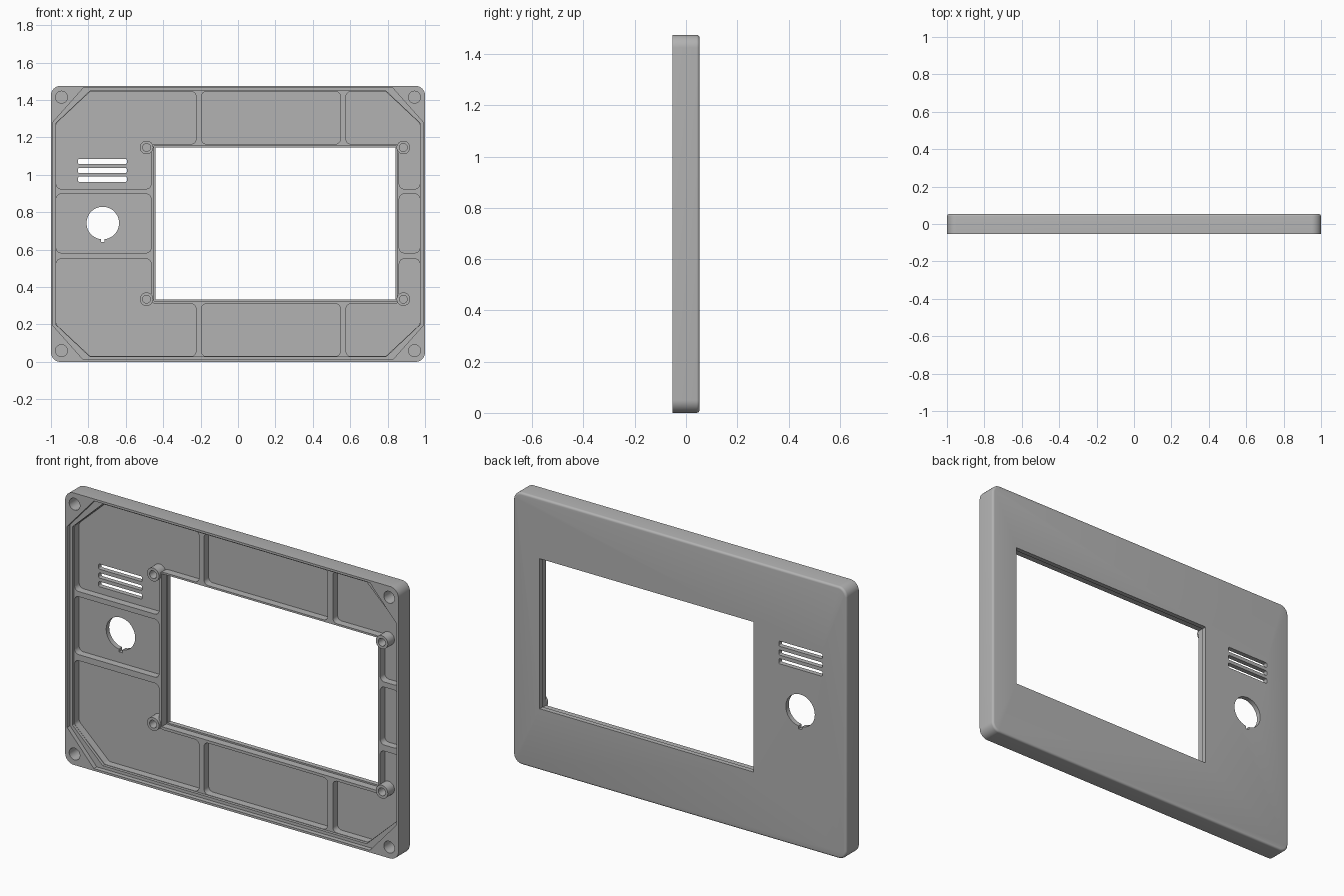
import bpy, bmesh, math
from mathutils import Vector

if "Cube" in bpy.data.objects:
    bpy.data.objects.remove(bpy.data.objects["Cube"])

H, FRONT, BACK = 1.475, -0.053, 0.053
LEDGE, RIB, FLOOR = -0.028, -0.013, 0.027   # y levels of the stepped interior

grey = bpy.data.materials.new("grey plastic")
grey.diffuse_color = (0.45, 0.45, 0.45, 1)
grey.use_nodes = True
grey.node_tree.nodes["Principled BSDF"].inputs["Base Color"].default_value = grey.diffuse_color


def rounded(pts, r, n=6):
    """Round every corner of an x-z polygon."""
    out, pts = [], [Vector(p) for p in pts]
    for i, p in enumerate(pts):
        a, b = (pts[i - 1] - p).normalized(), (pts[(i + 1) % len(pts)] - p).normalized()
        half = a.angle(b) / 2
        c = p + (a + b).normalized() * r / math.sin(half)
        s, e = p + a * r / math.tan(half) - c, p + b * r / math.tan(half) - c
        for k in range(n + 1):
            t = k / n
            out.append(c + (s * (1 - t) + e * t).normalized() * r)
    return out


def rect(x0, x1, z0, z1):
    return [(x0, z0), (x1, z0), (x1, z1), (x0, z1)]


def circle(x, z, r, n=40):
    return [(x + r * math.cos(i * math.tau / n), z + r * math.sin(i * math.tau / n)) for i in range(n)]


def octagon(x, z0, z1, cx, cz):
    return [(-x + cx, z0), (x - cx, z0), (x, z0 + cz), (x, z1 - cz),
            (x - cx, z1), (-x + cx, z1), (-x, z1 - cz), (-x, z0 + cz)]


def loft(name, sections):
    """Skin (outline, y) sections into a closed solid."""
    bm = bmesh.new()
    loops = [[bm.verts.new((p[0], y, p[1])) for p in pts] for pts, y in sections]
    bm.faces.new(loops[0])
    bm.faces.new(loops[-1][::-1])
    n = len(loops[0])
    for a, b in zip(loops, loops[1:]):
        for i in range(n):
            bm.faces.new((a[i], b[i], b[(i + 1) % n], a[(i + 1) % n]))
    bmesh.ops.recalc_face_normals(bm, faces=bm.faces)
    me = bpy.data.meshes.new(name)
    bm.to_mesh(me)
    bm.free()
    me.materials.append(grey)
    ob = bpy.data.objects.new(name, me)
    bpy.context.collection.objects.link(ob)
    return ob


def cut(ob, pts, y0=-0.2, y1=0.2):
    """Subtract an extruded outline from an object."""
    tool = loft("cutter", [(pts, y0), (pts, y1)])
    bpy.context.view_layer.objects.active = ob
    mod = ob.modifiers.new("cut", 'BOOLEAN')
    mod.operation, mod.solver, mod.object = 'DIFFERENCE', 'EXACT', tool
    bpy.ops.object.modifier_apply(modifier=mod.name)
    bpy.data.objects.remove(tool)


def smooth(ob):
    bpy.ops.object.select_all(action='DESELECT')
    ob.select_set(True)
    bpy.context.view_layer.objects.active = ob
    bpy.ops.object.shade_smooth_by_angle(angle=math.radians(25))


# Outer shell with rounded corners and a softened back edge
def shell(inset):
    return rounded(rect(-1 + inset, 1 - inset, inset, H - inset), 0.05 - inset, 8)


R = 0.012
edge = [(shell(R * (1 - math.cos(a))), BACK - R + R * math.sin(a))
        for a in [k * math.pi / 8 for k in range(5)]]
panel = loft("panel", [(shell(0), FRONT)] + edge)

# Stepped recess with clipped corners
cut(panel, octagon(0.988, 0.012, H - 0.012, 0.16, 0.18), y1=LEDGE)
cut(panel, octagon(0.974, 0.028, H - 0.028, 0.182, 0.172), y1=RIB)

# Pockets, leaving ribs and the window frame between them
top_left = [(-0.972, 0.925), (-0.972, 1.275), (-0.79, 1.445), (-0.225, 1.445),
            (-0.225, 1.165), (-0.465, 1.165), (-0.465, 0.925)]
top_right = [(0.578, 1.445), (0.79, 1.445), (0.972, 1.275), (0.972, 0.925),
             (0.862, 0.925), (0.862, 1.165), (0.578, 1.165)]
top_mid = rect(-0.195, 0.547, 1.165, 1.445)
for outline in (top_left, top_right, top_mid):
    for pts in (outline, [(x, H - z) for x, z in outline]):
        cut(panel, rounded(pts, 0.025), y1=FLOOR)
for x0, x1 in ((-0.972, -0.465), (0.862, 0.972)):
    cut(panel, rounded(rect(x0, x1, 0.583, 0.897), 0.025), y1=FLOOR)

# Window opening, slightly wider on the inside
cut(panel, rect(-0.441, 0.841, 0.333, 1.147))
cut(panel, rect(-0.449, 0.849, 0.325, 1.155), y1=FLOOR)

# Speaker slots
for z in (1.071, 1.023, 0.976):
    cut(panel, rounded(rect(-0.856, -0.594, z - 0.014, z + 0.014), 0.008, 4))

# Keyed round hole
cut(panel, circle(-0.723, 0.742, 0.087, 48))
cut(panel, rect(-0.733, -0.713, 0.64, 0.70))

# Corner screw holes
for x in (-0.944, 0.944):
    for z in (0.06, H - 0.06):
        cut(panel, circle(x, z, 0.032, 32), y1=FLOOR)
smooth(panel)

# Screw bosses at the window corners
for x in (-0.489, 0.884):
    for z in (0.335, H - 0.329):
        boss = loft("screw_boss", [(circle(x, z, 0.036), -0.03), (circle(x, z, 0.036), 0.035)])
        cut(boss, circle(x, z, 0.021), y1=0.02)
        cut(panel, circle(x, z, 0.021), y1=0.02)
        smooth(boss)
